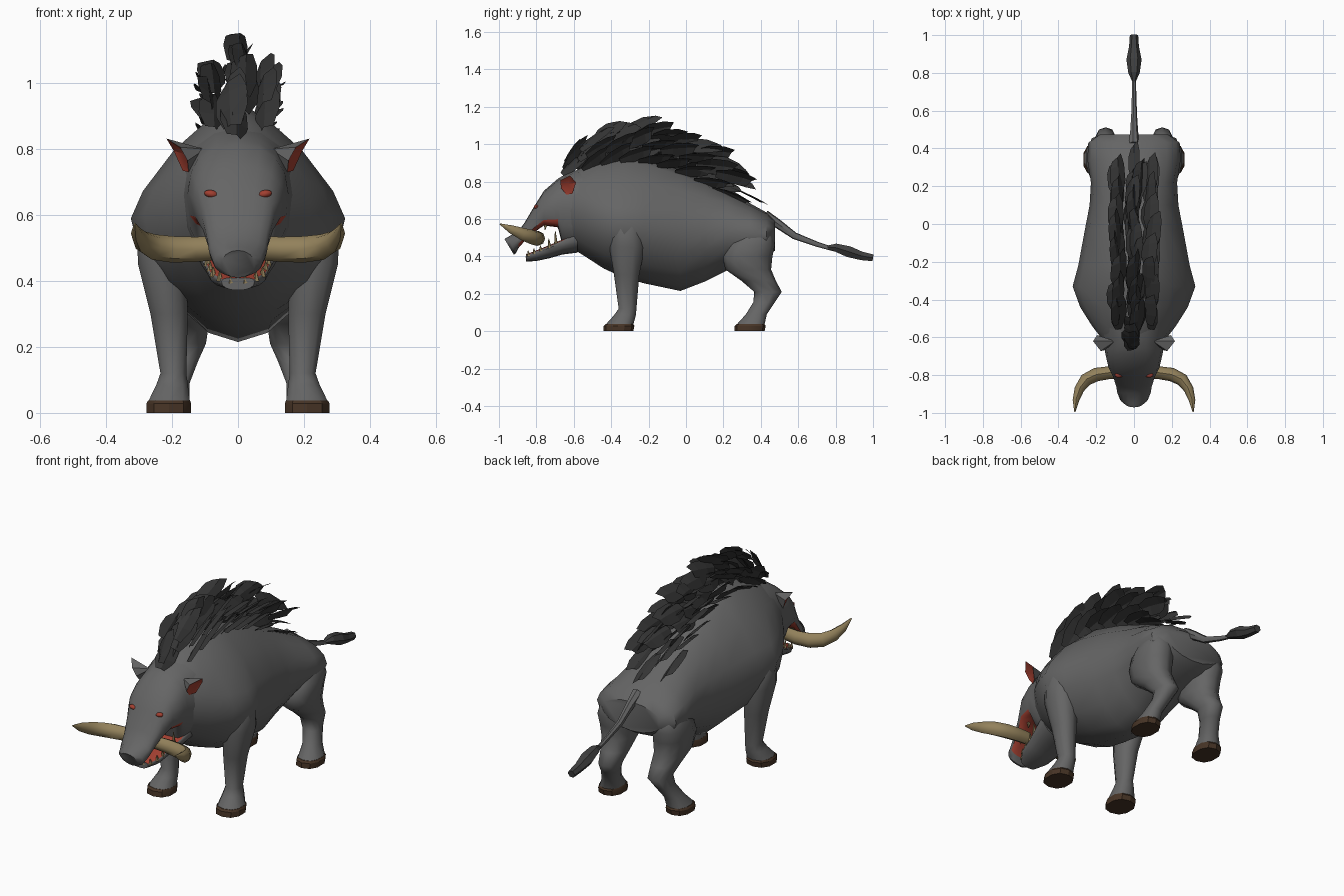
import bpy, bmesh, math, random
from mathutils import Vector

if "Cube" in bpy.data.objects:
    bpy.data.objects.remove(bpy.data.objects["Cube"])

random.seed(4)


def material(name, rgb):
    m = bpy.data.materials.new(name)
    m.diffuse_color = (*rgb, 1)
    m.use_nodes = True
    m.node_tree.nodes["Principled BSDF"].inputs["Base Color"].default_value = m.diffuse_color
    return m


HIDE = material("grey_hide", (0.13, 0.13, 0.13))
MANE = material("dark_mane", (0.035, 0.035, 0.035))
TUFT = material("tail_hair", (0.05, 0.05, 0.05))
HOOF = material("brown_hoof", (0.062, 0.034, 0.019))
IVORY = material("ivory", (0.29, 0.22, 0.105))
RED = material("red_flesh", (0.36, 0.05, 0.03))


def finish(name, bm, mats, rule=None, angle=45, fix=True):
    """Turn a bmesh into a shaded object; rule(face) picks the material slot."""
    if fix:
        bmesh.ops.recalc_face_normals(bm, faces=bm.faces[:])
    bm.normal_update()
    if rule:
        for f in bm.faces:
            f.material_index = rule(f)
    me = bpy.data.meshes.new(name)
    bm.to_mesh(me)
    bm.free()
    ob = bpy.data.objects.new(name, me)
    bpy.context.collection.objects.link(ob)
    for m in mats:
        me.materials.append(m)
    if angle:
        bpy.ops.object.select_all(action='DESELECT')
        ob.select_set(True)
        bpy.context.view_layer.objects.active = ob
        bpy.ops.object.shade_smooth_by_angle(angle=math.radians(angle))
    return ob


def loft(bm, rings):
    """Skin a list of point rings and cap both ends."""
    vs = [[bm.verts.new(p) for p in r] for r in rings]
    n = len(vs[0])
    for a, b in zip(vs, vs[1:]):
        for i in range(n):
            bm.faces.new((a[i], a[(i + 1) % n], b[(i + 1) % n], b[i]))
    bm.faces.new(vs[0])
    bm.faces.new(vs[-1])


def spow(v, e):
    return math.copysign(abs(v) ** e, v)


def y_ring(y, top, bot, w, mid, e_top=1.0, e_bot=1.0, shear=0.0, n=16):
    """Upright cross-section with separate upper and lower curves."""
    pts = []
    for i in range(n):
        c, s = math.cos(math.tau * i / n), math.sin(math.tau * i / n)
        e, h = (e_top, top - mid) if s >= 0 else (e_bot, mid - bot)
        z = mid + h * spow(s, e)
        pts.append((w * spow(c, e), y + shear * (z - mid), z))
    return pts


def z_ring(z, x0, x1, y0, y1, side, n=10):
    """Level cross-section of a leg between the given limits."""
    return [(side * ((x0 + x1) / 2 + (x1 - x0) / 2 * spow(math.cos(a), 0.85)),
             (y0 + y1) / 2 + (y1 - y0) / 2 * spow(math.sin(a), 0.85), z)
            for a in (math.tau * (i + 0.5) / n for i in range(n))]


def tube(bm, path, n=8):
    """Skin round sections (x, y, z, radius_a, radius_b) along a path."""
    rings = []
    for i, p in enumerate(path):
        c = Vector(p[:3])
        d = Vector(path[min(i + 1, len(path) - 1)][:3]) - Vector(path[max(i - 1, 0)][:3])
        u = d.cross(Vector((0, 0, 1))).normalized()
        v = u.cross(d).normalized()
        rings.append([c + u * p[3] * math.cos(math.tau * k / n)
                      + v * p[4] * math.sin(math.tau * k / n) for k in range(n)])
    loft(bm, rings)


# Body
bm = bmesh.new()
loft(bm, [y_ring(*r) for r in [
    (-0.62, 0.84, 0.45, 0.16, 0.65), (-0.54, 0.885, 0.40, 0.222, 0.63, 1.2),
    (-0.44, 0.92, 0.335, 0.285, 0.60, 1.4), (-0.33, 0.94, 0.285, 0.325, 0.59, 1.5, 1.1),
    (-0.22, 0.93, 0.255, 0.295, 0.57, 1.35, 1.1), (-0.03, 0.86, 0.215, 0.26, 0.54, 1.15, 1.12),
    (0.10, 0.805, 0.265, 0.235, 0.53, 1.1, 1.1), (0.22, 0.745, 0.325, 0.228, 0.53),
    (0.34, 0.685, 0.37, 0.247, 0.52), (0.43, 0.635, 0.40, 0.242, 0.52),
    (0.475, 0.59, 0.43, 0.18, 0.52)]])
finish("body", bm, [HIDE])

# Head with upper jaw and snout; the mouth roof is red
bm = bmesh.new()
loft(bm, [y_ring(*r) for r in [
    (-0.54, 0.87, 0.44, 0.185, 0.66), (-0.61, 0.855, 0.43, 0.165, 0.66, 0.95, 0.9),
    (-0.66, 0.83, 0.46, 0.155, 0.66, 0.9, 0.75), (-0.685, 0.815, 0.555, 0.152, 0.67, 0.9, 0.5),
    (-0.76, 0.75, 0.565, 0.135, 0.65, 0.85, 0.45), (-0.81, 0.67, 0.53, 0.11, 0.60, 0.85, 0.45),
    (-0.86, 0.585, 0.485, 0.094, 0.53, 0.9, 0.55), (-0.895, 0.535, 0.445, 0.088, 0.49, 1, 0.8),
    (-0.93, 0.505, 0.412, 0.074, 0.455, 1, 1, -0.4),
    (-0.945, 0.493, 0.41, 0.052, 0.45, 1, 1, -0.6)]])
finish("head", bm, [HIDE, RED],
       lambda f: int(f.normal.z < -0.6 and -0.88 < f.calc_center_median().y < -0.68))

# Lower jaw with red gums
bm = bmesh.new()
loft(bm, [y_ring(*r, 0.55, 0.9) for r in [
    (-0.58, 0.54, 0.42, 0.135, 0.515), (-0.66, 0.49, 0.41, 0.118, 0.475),
    (-0.73, 0.46, 0.39, 0.10, 0.445), (-0.80, 0.432, 0.375, 0.088, 0.42),
    (-0.855, 0.41, 0.372, 0.05, 0.397)]])
finish("lower_jaw", bm, [HIDE, RED], lambda f: int(f.normal.z > 0.55))

# Teeth
bm = bmesh.new()
for s in (-1, 1):
    for x, y, z, h in [(0.095, -0.695, 0.46, 0.075), (0.092, -0.73, 0.445, 0.05),
                       (0.084, -0.775, 0.428, 0.03), (0.075, -0.81, 0.413, 0.03),
                       (0.055, -0.84, 0.40, 0.03), (0.022, -0.848, 0.395, 0.02),
                       (0.085, -0.75, 0.575, -0.035), (0.07, -0.83, 0.525, -0.04)]:
        tube(bm, [(s * x, y, z, 0.011, 0.011), (s * x, y - 0.004, z + h, 0.002, 0.002)], 5)
finish("teeth", bm, [IVORY], angle=0)

for s, label in ((-1, "left"), (1, "right")):
    # Tusk sweeping outward then forward
    bm = bmesh.new()
    tube(bm, [(s * x, y, z, r, q) for x, y, z, r, q in [
        (0.06, -0.79, 0.50, 0.030, 0.036), (0.13, -0.787, 0.496, 0.034, 0.038),
        (0.20, -0.797, 0.496, 0.036, 0.040), (0.255, -0.825, 0.503, 0.034, 0.039),
        (0.290, -0.875, 0.520, 0.026, 0.033), (0.308, -0.935, 0.545, 0.017, 0.022),
        (0.313, -0.995, 0.573, 0.003, 0.003)]], 8)
    finish(label + "_tusk", bm, [IVORY])

    # Ear: red hollow facing outward and forward, grey back
    bm = bmesh.new()
    rim = [bm.verts.new((s * x, y, z)) for x, y, z in [
        (0.217, -0.62, 0.832), (0.176, -0.672, 0.806), (0.153, -0.668, 0.765), (0.150, -0.64, 0.73),
        (0.168, -0.607, 0.735), (0.195, -0.588, 0.795)]]
    hollow = bm.verts.new((s * 0.160, -0.63, 0.785))
    root = bm.verts.new((s * 0.100, -0.62, 0.800))
    red = []
    for i in range(6):
        a, b = rim[i], rim[(i + 1) % 6]
        red.append(bm.faces.new((a, b, hollow)))
        bm.faces.new((b, a, root))
    for f in red:
        f.material_index = 1
    finish(label + "_ear", bm, [HIDE, RED], angle=30)

    # Almond eye, tilted down toward the snout
    bm = bmesh.new()
    bmesh.ops.create_uvsphere(bm, u_segments=8, v_segments=6, radius=1)
    for v in bm.verts:
        v.co = Vector((s * 0.081 + v.co.x * 0.022, -0.800 + v.co.y * 0.014,
                       0.664 + v.co.z * 0.012 + s * v.co.x * 0.003))
    finish(label + "_eye", bm, [RED])

    # Legs: (z, inner x, outer x, front y, back y)
    legs = {
        "front": [(0.66, 0.15, 0.235, -0.38, -0.26), (0.57, 0.15, 0.312, -0.40, -0.24),
                  (0.45, 0.155, 0.306, -0.41, -0.22), (0.30, 0.15, 0.268, -0.385, -0.25),
                  (0.12, 0.155, 0.237, -0.36, -0.265), (0.085, 0.15, 0.25, -0.385, -0.268),
                  (0.035, 0.143, 0.275, -0.43, -0.282)],
        "hind": [(0.60, 0.10, 0.165, 0.30, 0.40), (0.52, 0.09, 0.235, 0.27, 0.465),
                 (0.46, 0.08, 0.254, 0.225, 0.475),
                 (0.40, 0.075, 0.25, 0.195, 0.462), (0.33, 0.08, 0.24, 0.21, 0.455),
                 (0.27, 0.085, 0.222, 0.295, 0.48), (0.21, 0.095, 0.205, 0.365, 0.512),
                 (0.155, 0.12, 0.21, 0.36, 0.475), (0.09, 0.145, 0.235, 0.32, 0.432),
                 (0.035, 0.145, 0.265, 0.27, 0.42)]}
    for kind, rows in legs.items():
        bm = bmesh.new()
        loft(bm, [z_ring(*r, s) for r in rows])
        finish(f"{label}_{kind}_leg", bm, [HIDE], angle=60)
        z, x0, x1, y0, y1 = rows[-1]
        bm = bmesh.new()
        loft(bm, [z_ring(0.038, x0, x1, y0, y1, s),
                  z_ring(0.028, x0 - 0.004, x1 + 0.006, y0 - 0.01, y1 + 0.006, s),
                  z_ring(0.0, x0 - 0.004, x1 + 0.006, y0 - 0.012, y1, s)])
        finish(f"{label}_{kind}_hoof", bm, [HOOF], angle=30)

# Tail
bm = bmesh.new()
tube(bm, [(0, 0.42, 0.62, 0.03, 0.03), (0, 0.49, 0.575, 0.022, 0.025), (0, 0.58, 0.51, 0.016, 0.019),
          (0, 0.70, 0.465, 0.012, 0.014), (0, 0.80, 0.435, 0.009, 0.011)], 7)
finish("tail", bm, [HIDE])


def blade(bm, base, pitch, yaw, roll, length, width):
    """Folded leaf of hair with a blunt, slanted tip."""
    d = Vector((math.sin(yaw) * math.cos(pitch), math.cos(yaw) * math.cos(pitch), math.sin(pitch)))
    side = d.cross(Vector((0, 0, 1))).normalized()
    up = side.cross(d)
    u = side * math.cos(roll) + up * math.sin(roll)
    v = up * math.cos(roll) - side * math.sin(roll)
    rows = []
    for t, w in ((0, 0.55), (0.35, 1.0), (0.75, 0.95), (1, 0.6)):
        c = Vector(base) + d * t * length - Vector((0, 0, 0.10 * length * t * t))
        slant = d * 0.13 * length * t
        rows.append([bm.verts.new(p) for p in (c - u * w * width / 2 - slant,
                                               c + v * 0.12 * width, c + u * w * width / 2 + slant)])
    for a, b in zip(rows, rows[1:]):
        for i in (0, 1):
            bm.faces.new((a[i], a[i + 1], b[i + 1], b[i]))


# Tail tuft
bm = bmesh.new()
tube(bm, [(0, 0.75, 0.45, 0.008, 0.008), (0, 0.80, 0.447, 0.03, 0.025), (0, 0.87, 0.425, 0.04, 0.034),
          (0, 0.94, 0.402, 0.026, 0.026), (0, 1.0, 0.392, 0.022, 0.021)], 6)
finish("tail_tuft", bm, [TUFT], angle=0)


def back_height(y):
    pts = [(-0.70, 0.82), (-0.55, 0.88), (-0.33, 0.935), (-0.2, 0.92), (0.0, 0.845), (0.4, 0.66)]
    for (a, p), (b, q) in zip(pts, pts[1:]):
        if y <= b:
            return p + (q - p) * (y - a) / (b - a)
    return pts[-1][1]


# Mane: tall centre crest and a lower row on each side
jit = random.uniform
bm = bmesh.new()
for layer, lift in enumerate((0.0, 0.055, 0.11)):
    for i in range(11):
        t = i / 10
        y = -0.66 + 0.78 * t + 0.01 * layer
        blade(bm, (jit(-0.02, 0.02), y, back_height(y) + lift * (min(1, 0.5 + 3 * t) + 0.25 * t)),
              math.radians(52 - 62 * t + jit(-9, 9)), jit(-0.15, 0.15),
              math.radians(random.choice((-1, 1)) * jit(30, 60)), jit(0.16, 0.21), jit(0.09, 0.11))
for s in (-1, 1):
    for layer, lift in enumerate((0.0, 0.07)):
        for i in range(8):
            t = i / 7
            y = -0.55 + 0.69 * t + 0.02 * layer
            blade(bm, (s * jit(0.075, 0.095), y, back_height(y) - 0.02 + lift * (1 + 0.3 * t)),
                  math.radians(38 - 50 * t + jit(-6, 6)), s * jit(-0.02, 0.12),
                  math.radians(s * jit(25, 60)), jit(0.17, 0.20), jit(0.09, 0.105))
blade(bm, (0, 0.24, 0.765), math.radians(-20), 0, 0, 0.19, 0.06)
finish("mane", bm, [MANE], angle=0, fix=False)
